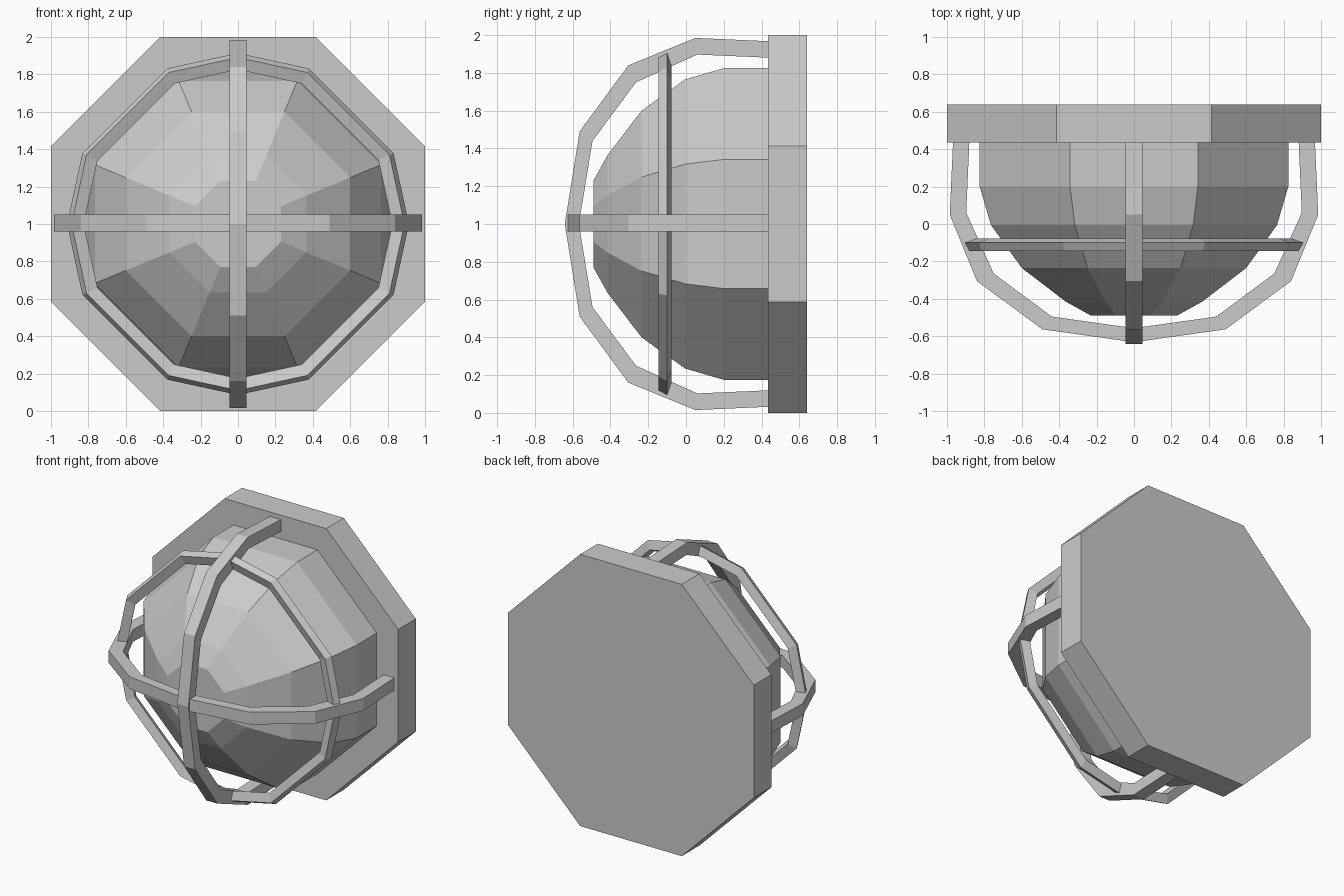
import bpy, bmesh, math
from mathutils import Vector

cube = bpy.data.objects.get("Cube")
if cube:
    bpy.data.objects.remove(cube, do_unlink=True)

grey = bpy.data.materials.new("plain grey")
grey.use_nodes = True
GREY = (0.6, 0.6, 0.6, 1)
grey.diffuse_color = GREY
grey.node_tree.nodes["Principled BSDF"].inputs["Base Color"].default_value = GREY

CENTRE = Vector((0, 0, 1))


def loft(name, rings, cap_ends=False, closed_loft=False):
    """Skin a list of equal-length point rings with flat quads."""
    bm = bmesh.new()
    rows = [[bm.verts.new(CENTRE + Vector(p)) for p in ring] for ring in rings]
    n = len(rows[0])
    pairs = list(zip(rows, rows[1:]))
    if closed_loft:
        pairs.append((rows[-1], rows[0]))
    for a, b in pairs:
        for i in range(n):
            j = (i + 1) % n
            bm.faces.new((a[i], a[j], b[j], b[i]))
    if cap_ends:
        bm.faces.new(rows[0])
        bm.faces.new(rows[-1])
    bmesh.ops.recalc_face_normals(bm, faces=bm.faces)
    mesh = bpy.data.meshes.new(name)
    bm.to_mesh(mesh)
    bm.free()
    mesh.materials.append(grey)
    obj = bpy.data.objects.new(name, mesh)
    bpy.context.collection.objects.link(obj)
    return obj


def octagon(apothem, y):
    r = apothem / math.cos(math.pi / 8)
    angles = [math.pi / 8 + k * math.pi / 4 for k in range(8)]
    return [(r * math.cos(a), y, r * math.sin(a)) for a in angles]


# Wall plate
loft("wall_plate", [octagon(1, 0.435), octagon(1, 0.64)], cap_ends=True)

# Faceted lamp dome: (apothem, depth)
DOME = [(0.825, 0.45), (0.825, 0.2), (0.765, -0.005), (0.6, -0.235),
        (0.365, -0.415), (0.23, -0.49)]
loft("lamp_dome", [octagon(a, y) for a, y in DOME], cap_ends=True)

# Cage arches: half profile as (outer, inner) pairs of (distance, depth)
ARCH = [((0.967, 0.45), (0.88, 0.45)), ((0.985, 0.05), (0.897, 0.06)),
        ((0.84, -0.305), (0.75, -0.265)), ((0.49, -0.563), (0.44, -0.495))]


def arch(name, vertical, tip):
    middle = [((0, tip), (0, tip + 0.075))]
    mirrored = [tuple((-d, y) for d, y in pair) for pair in reversed(ARCH)]
    rings = []
    for outer, inner in ARCH + middle + mirrored:
        ring = []
        for (d, y), w in ((outer, -0.045), (outer, 0.045), (inner, 0.045), (inner, -0.045)):
            ring.append((w, y, d) if vertical else (d, y, w + 0.005))
        rings.append(ring)
    loft(name, rings, cap_ends=True)


arch("cage_arch_vertical", True, -0.642)
arch("cage_arch_horizontal", False, -0.632)

# Cage hoop: tilted square section swept round an uneven twelve-sided loop
SECTION = [(0.89, -0.145), (0.914, -0.1), (0.85, -0.078), (0.825, -0.123)]
angles = [q * 90 + a for q in range(4) for a in (0, 24.5, 65.5)]
hoop = []
for deg in angles:
    a = math.radians(deg)
    hoop.append([(r * math.cos(a), y, r * math.sin(a)) for r, y in SECTION])
loft("cage_hoop", hoop, closed_loft=True)
